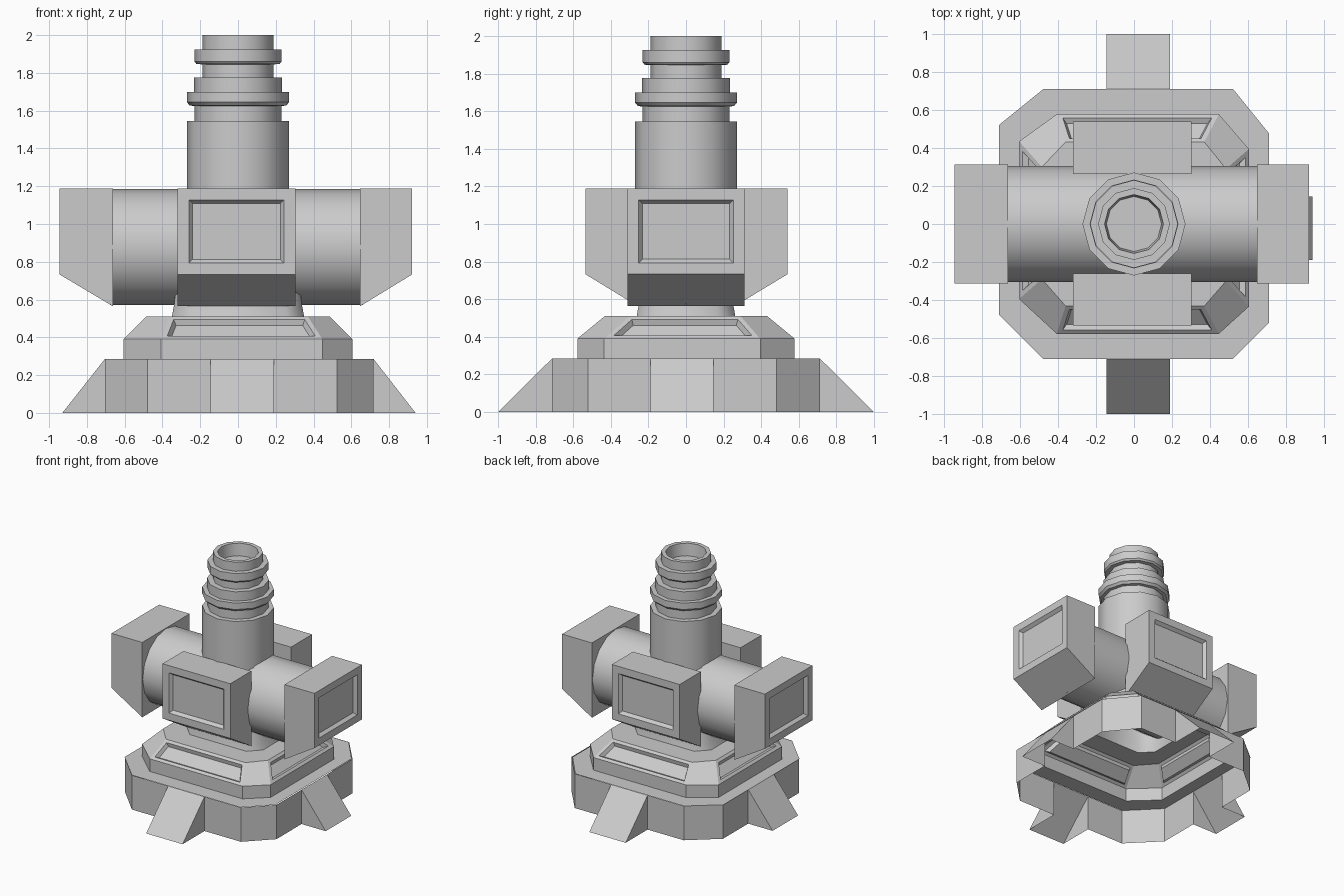
import bpy, bmesh, math
from mathutils import Matrix, Vector

if "Cube" in bpy.data.objects:
    bpy.data.objects.remove(bpy.data.objects["Cube"])


def finish(bm, name, angle=None):
    bmesh.ops.recalc_face_normals(bm, faces=bm.faces[:])
    me = bpy.data.meshes.new(name)
    bm.to_mesh(me)
    bm.free()
    ob = bpy.data.objects.new(name, me)
    bpy.context.collection.objects.link(ob)
    if angle:
        bpy.ops.object.select_all(action='DESELECT')
        ob.select_set(True)
        bpy.context.view_layer.objects.active = ob
        bpy.ops.object.shade_smooth_by_angle(angle=math.radians(angle))
    return ob


def recess(bm, faces, border, lip, depth):
    # flat border, then a sunken panel
    bmesh.ops.recalc_face_normals(bm, faces=bm.faces[:])
    for thick, d in ((border, 0), (lip, -depth)):
        bmesh.ops.inset_individual(bm, faces=faces, thickness=thick, depth=d, use_even_offset=True)


def octagon(bm, hx, hy, cx, cy, z, s=0.02):
    # chamfered rectangle whose flats are shifted slightly by s
    pts = [(-cx + s, -hy), (cx + s, -hy), (hx, -cy - s), (hx, cy - s),
           (cx + s, hy), (-cx + s, hy), (-hx, cy + s), (-hx, -cy + s)]
    return [bm.verts.new((x, y, z)) for x, y in pts]


def loft(bm, rings):
    rows = []
    for a, b in zip(rings, rings[1:]):
        n = len(a)
        rows.append([bm.faces.new((a[i], a[(i + 1) % n], b[(i + 1) % n], b[i])) for i in range(n)])
    return rows


# Stepped pedestal, open underneath
bm = bmesh.new()
rows = loft(bm, [octagon(bm, .71, .71, .5, .5, .285, .022),
                 octagon(bm, .605, .578, .427, .415, .285),
                 octagon(bm, .605, .578, .427, .415, .39),
                 octagon(bm, .485, .432, .365, .295, .51, .005),
                 octagon(bm, .35, .262, .26, .17, .51, 0)])
recess(bm, rows[2][::2], .025, .016, .028)
finish(bm, "pedestal")

# Base skirt with four hollow wedge feet
bm = bmesh.new()
side_pts = []
X0, X1, Y = -.705, .718, .712
side_pts += [(x, -Y) for x in (-.478, -.145, .19, .525)]
side_pts += [(X1, y) for y in (-.52, -.19, .145, .48)]
side_pts += [(x, Y) for x in (.525, .19, -.145, -.478)]
side_pts += [(X0, y) for y in (.52, .19, -.145, -.48)]
out = [(0, -.288), (.222, 0), (0, .288), (-.225, 0)]
low = [bm.verts.new((x, y, 0)) for x, y in side_pts]
top = [bm.verts.new((x, y, .285)) for x, y in side_pts]
for i in range(16):
    j = (i + 1) % 16
    if i % 4 != 1:
        bm.faces.new((low[i], low[j], top[j], top[i]))
        continue
    step = Vector((*out[i // 4], 0))
    ta, tb = bm.verts.new(low[i].co + step), bm.verts.new(low[j].co + step)
    bm.faces.new((ta, tb, top[j], top[i]))
    bm.faces.new((low[i], ta, top[i]))
    bm.faces.new((tb, low[j], top[j]))
finish(bm, "base_with_feet")

# Neck between pedestal and drum
bm = bmesh.new()
loft(bm, [octagon(bm, .35, .262, .26, .17, .51, 0),
          octagon(bm, .337, .25, .245, .16, .58, 0),
          octagon(bm, .325, .24, .235, .15, .72, 0)])
finish(bm, "neck", 50)

# Horizontal drum
bm = bmesh.new()
bmesh.ops.create_cone(bm, cap_ends=True, segments=16, radius1=.306, radius2=.306, depth=1.34,
                      matrix=Matrix.Translation((-.007, 0, .878)) @ Matrix.Rotation(math.pi / 2, 4, 'Y'))
finish(bm, "drum", 35)


def panel_block(name, inner, outer, turn, shift):
    # block facing -y with a sloped underside and a sunken panel
    bm = bmesh.new()
    prof = [(-inner, .565), (-outer, .733), (-outer, 1.188), (-inner, 1.188)]
    a, b = [[bm.verts.new((shift + s * .312, y, z)) for y, z in prof] for s in (-1, 1)]
    faces = [bm.faces.new((a[i], b[i], b[(i + 1) % 4], a[(i + 1) % 4])) for i in range(4)]
    bm.faces.new(a)
    bm.faces.new(b)
    recess(bm, [faces[1]], .06, .02, .025)
    bmesh.ops.rotate(bm, verts=bm.verts[:], matrix=Matrix.Rotation(math.radians(turn), 3, 'Z'))
    finish(bm, name)


for args in (("front_block", .26, .535, 0, -.008), ("right_block", .647, .922, 90, 0),
             ("back_block", .262, .54, 180, .008), ("left_block", .663, .945, 270, 0)):
    panel_block(*args)

# Turned stack with collars and a hollow mouth
bm = bmesh.new()
profile = [(.271, 1.0), (.271, 1.545), (.23, 1.545), (.23, 1.625), (.255, 1.627), (.271, 1.645), (.271, 1.698),
           (.234, 1.698), (.234, 1.775), (.188, 1.775), (.188, 1.845), (.22, 1.847), (.231, 1.86), (.231, 1.925),
           (.189, 1.925), (.189, 2), (.155, 2), (.145, 1.9)]
rings = [[bm.verts.new((r * math.cos(math.tau * k / 12), r * math.sin(math.tau * k / 12), z))
          for k in range(12)] for r, z in profile]
loft(bm, rings)
bm.faces.new(rings[-1])
finish(bm, "stack", 35)
